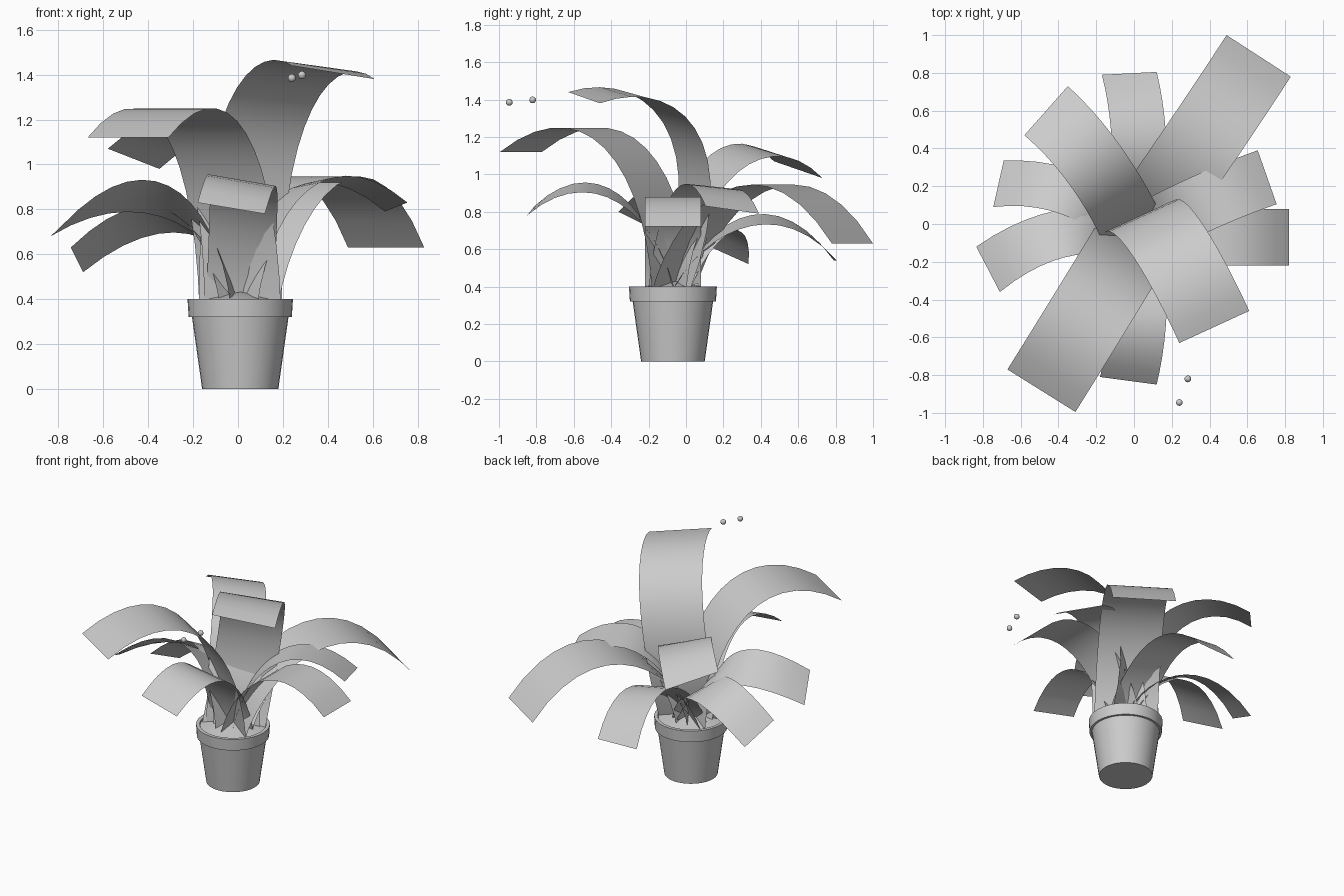
import bpy, bmesh, math
from mathutils import Vector

if "Cube" in bpy.data.objects:
    bpy.data.objects.remove(bpy.data.objects["Cube"])

CX, CY = 0.01, -0.07          # pot axis
Z0 = 0.36                     # leaf roots, just under the soil


def finish(name, bm, angle=35):
    me = bpy.data.meshes.new(name)
    bm.to_mesh(me)
    bm.free()
    ob = bpy.data.objects.new(name, me)
    bpy.context.collection.objects.link(ob)
    bpy.ops.object.select_all(action='DESELECT')
    ob.select_set(True)
    bpy.context.view_layer.objects.active = ob
    bpy.ops.object.shade_smooth_by_angle(angle=math.radians(angle))
    return ob


def lathe(name, profile, steps=32):
    bm = bmesh.new()
    vs = [bm.verts.new((r, 0, z)) for r, z in profile]
    es = [bm.edges.new(p) for p in zip(vs, vs[1:])]
    bmesh.ops.spin(bm, geom=vs + es, axis=(0, 0, 1), cent=(0, 0, 0),
                   angle=math.tau, steps=steps, use_duplicate=False)
    bmesh.ops.remove_doubles(bm, verts=bm.verts, dist=1e-4)
    bmesh.ops.recalc_face_normals(bm, faces=bm.faces)
    ob = finish(name, bm)
    ob.location = (CX, CY, 0)
    return ob


def bez(p, t):
    s = 1 - t
    return p[0]*s**3 + p[1]*3*t*s*s + p[2]*3*t*t*s + p[3]*t**3


def leaf(name, left, right, peak, a, b, lean=None, bulge=(0, 0), roll=0, n=14):
    """Strip from the pot centre, arching to `peak`, ending at the edge left-right.
    `lean`: stem bends back to that point without twist; `bulge`: sideways bow;
    `roll`: extra height of the right edge in mid-leaf."""
    L, R = Vector(left), Vector(right)
    tip, edge = (L + R) / 2, R - L
    base = Vector((CX, CY))
    tip2, e2 = tip.xy, edge.xy
    out = Vector((-e2.y, e2.x)).normalized()
    if out.dot(tip2 - base) < 0:
        out = -out
    length = (tip2 - base).length
    p2 = tip2 - out * length * (1 - b) + Vector(bulge)
    d = (p2 - base).normalized()
    side = Vector((d.y, -d.x)) * e2.length
    if side.dot(e2) < 0:
        side = -side
    p1 = base + d * length * a
    if lean:
        p1, side = Vector(lean), e2
    path = [base, p1, p2, tip2]
    # find the control height that makes the arch reach its peak
    lo, hi = 0.3, 3.0
    for _ in range(30):
        z2 = (lo + hi) / 2
        zs = [Z0, Z0 + 0.8 * (peak - Z0), z2, tip.z]
        if max(bez(zs, i / 30) for i in range(31)) < peak:
            lo = z2
        else:
            hi = z2
    bm = bmesh.new()
    rows = []
    for i in range(n + 1):
        t = i / n
        c, z = bez(path, t), bez(zs, t)
        w = side.lerp(e2, t) / 2
        dz = edge.z / 2 * t + roll * 2 * t * (1 - t)
        rows.append([bm.verts.new((*(c + w * k), z + dz * k)) for k in (-1, 0, 1)])
    for r0, r1 in zip(rows, rows[1:]):
        for k in (0, 1):
            bm.faces.new((r0[k], r0[k+1], r1[k+1], r1[k]))
    bmesh.ops.recalc_face_normals(bm, faces=bm.faces)
    if sum(f.normal.z for f in bm.faces) < 0:
        bmesh.ops.reverse_faces(bm, faces=bm.faces)
    return finish(name, bm, 60)


# Pot with stepped rim, and soil
lathe("pot", [(0, 0), (0.17, 0), (0.215, 0.32), (0.23, 0.32), (0.235, 0.40),
              (0.212, 0.40), (0.207, 0.37)])
lathe("soil", [(0.209, 0.39), (0.1, 0.41), (0, 0.435)])

# Leaves: tip corners, arch peak, path controls
leaves = [
    ((0.49, 1.00, 0.63), (0.83, 0.78, 0.63), 0.945, 0.12, 0.60),
    ((-0.67, -0.77, 1.12), (-0.31, -0.995, 1.12), 1.25, 0.05, 0.45),
    ((0.24, -0.63, 1.44), (0.61, -0.46, 1.38), 1.44, 0, 0.30, (0.0, 0.25)),
    ((-0.35, 0.73, 0.98), (-0.58, 0.47, 1.07), 1.13, 0.05, 0.50),
    ((-0.18, -0.81, 0.83), (0.12, -0.85, 0.78), 0.93, 0.12, 0.55, None, (0.04, 0), -0.02),
    ((0.82, 0.08, 0.72), (0.82, -0.22, 0.72), 0.88, 0.12, 0.55),
    ((0.655, 0.39, 0.79), (0.755, 0.105, 0.83), 0.935, 0.10, 0.50),
    ((-0.17, 0.79, 0.54), (0.12, 0.805, 0.54), 0.76, 0.15, 0.60, None, (0.07, 0), -0.06),
    ((-0.745, 0.09, 0.63), (-0.69, 0.335, 0.52), 0.755, 0.12, 0.45, None, (0, 0.13), -0.05),
    ((-0.835, -0.12, 0.68), (-0.71, -0.36, 0.80), 0.86, 0.12, 0.45, None, (0, 0.09), 0.07),
]
for i, spec in enumerate(leaves, 1):
    leaf(f"leaf_{i}", *spec)

# Two tiny drops floating in front
for i, p in enumerate([(0.24, -0.945, 1.385), (0.285, -0.82, 1.398)], 1):
    bm = bmesh.new()
    bmesh.ops.create_uvsphere(bm, u_segments=12, v_segments=8, radius=0.018)
    finish(f"drop_{i}", bm, 60).location = p
